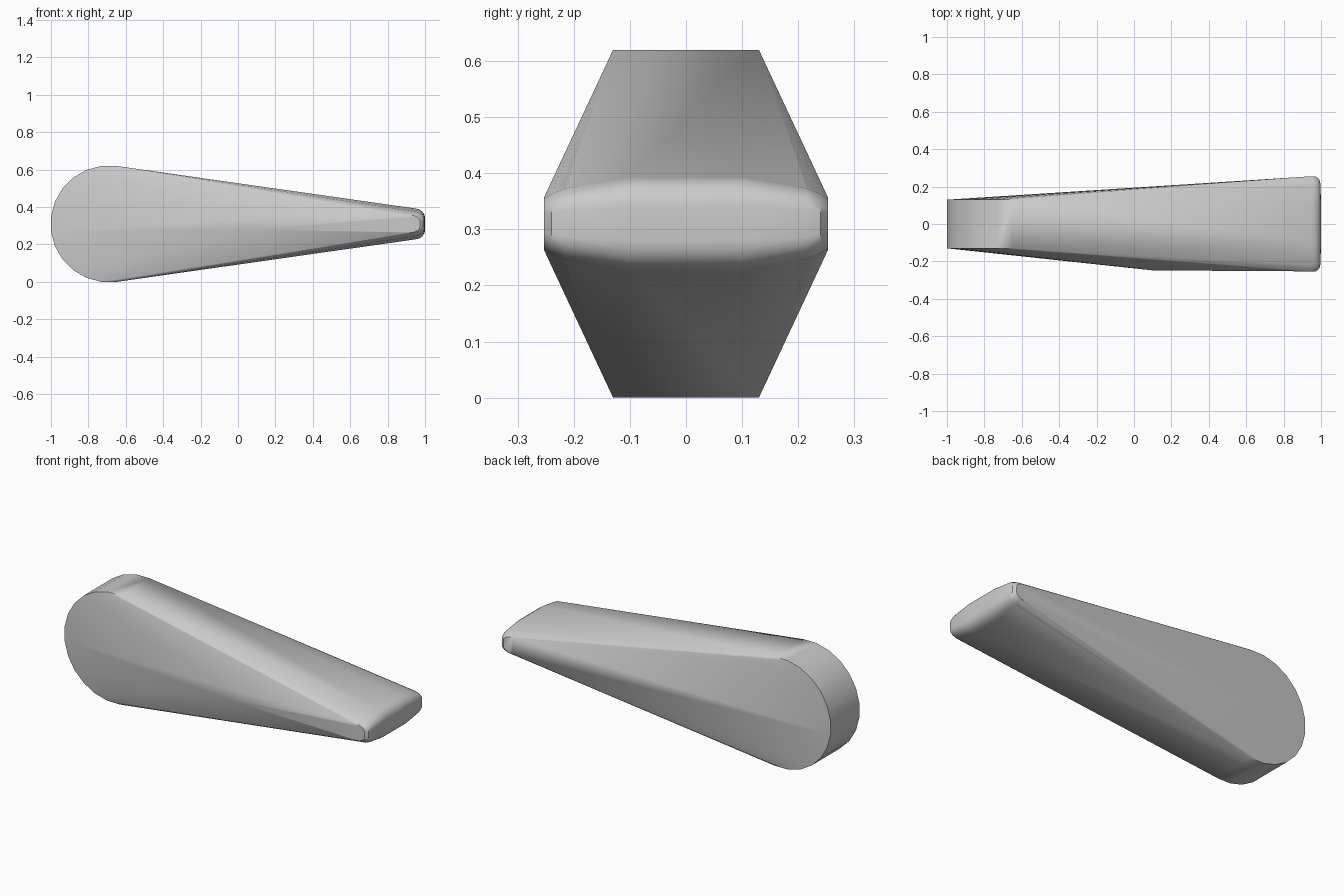
import bpy, bmesh, math

# Remove the default object
cube = bpy.data.objects.get("Cube")
if cube:
    bpy.data.objects.remove(cube, do_unlink=True)

MID_Z = 0.31
points = []


def add_sym(x, y, dz):
    """Mirror a point across the y and z midplanes."""
    for sy in (-1, 1):
        for sz in (-1, 1):
            points.append((x, sy * y, MID_Z + sz * dz))


# Rounded thick end: half-drum rim
for i in range(7):
    a = math.radians(82.5 + 15 * i)
    add_sym(-0.69 + 0.3125 * math.cos(a), 0.13, 0.3125 * math.sin(a))

# Rounded thin end: nested outlines (y, rear x, front x, half height)
for y, x0, x1, h in ((0.10, 0.945, 1.0, 0.083),
                     (0.215, 0.935, 0.997, 0.067),
                     (0.24, 0.925, 0.99, 0.056),
                     (0.253, 0.915, 0.972, 0.047)):
    add_sym(x0, y, h)
    for k in (25, 50, 75):
        a = math.radians(k)
        add_sym(x0 + (x1 - x0) * math.sin(a), y, h * (0.4 + 0.6 * math.cos(a)))
    add_sym(x1, y, h * 0.35)

# Raised ridge on the front cheek
for dz in (-0.03, 0.03):
    points.append((0.1, -0.248, MID_Z + dz))

# Skin the outlines into one closed solid
bm = bmesh.new()
for p in points:
    bm.verts.new(p)
result = bmesh.ops.convex_hull(bm, input=bm.verts[:])
loose = [v for v in bm.verts if not v.link_faces]
bmesh.ops.delete(bm, geom=loose, context='VERTS')
bmesh.ops.dissolve_limit(bm, angle_limit=math.radians(0.5),
                         verts=bm.verts[:], edges=bm.edges[:])
bmesh.ops.recalc_face_normals(bm, faces=bm.faces[:])
mesh = bpy.data.meshes.new("tapered_wedge")
bm.to_mesh(mesh)
bm.free()

wedge = bpy.data.objects.new("tapered_wedge", mesh)
bpy.context.collection.objects.link(wedge)

# Plain grey finish
grey = bpy.data.materials.new("plain_grey")
color = (0.6, 0.6, 0.6, 1)
grey.diffuse_color = color
grey.use_nodes = True
grey.node_tree.nodes["Principled BSDF"].inputs["Base Color"].default_value = color
mesh.materials.append(grey)

# Smooth shading with a crisp rim
bpy.ops.object.select_all(action='DESELECT')
wedge.select_set(True)
bpy.context.view_layer.objects.active = wedge
bpy.ops.object.shade_smooth_by_angle(angle=math.radians(30))
